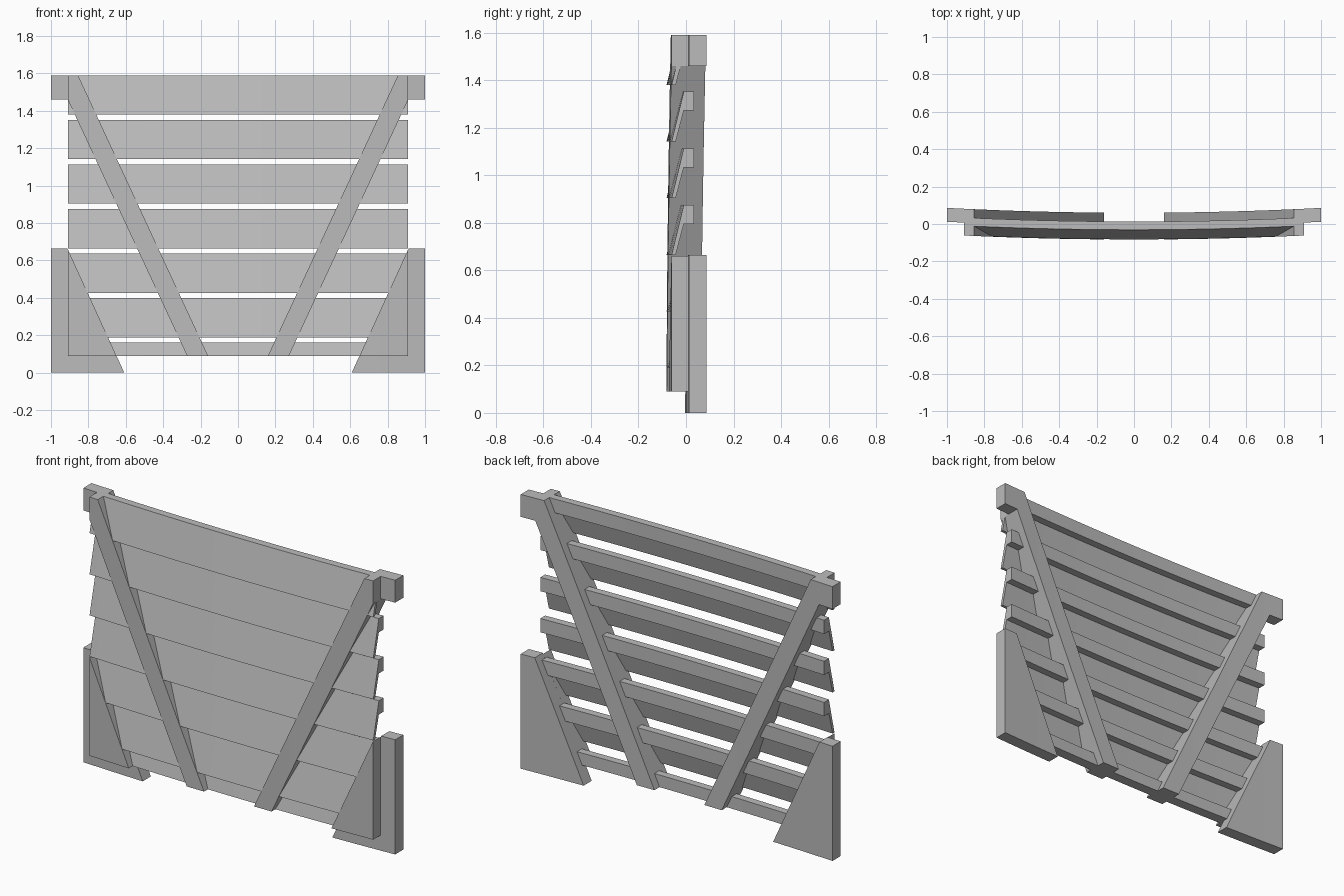
import bpy, bmesh

if "Cube" in bpy.data.objects:
    bpy.data.objects.remove(bpy.data.objects["Cube"])

BOW = 0.026            # depth gained towards the sides: y += BOW * x^2
FRONT, SPLIT, BACK = -0.083, -0.014, 0.06

grey = bpy.data.materials.new("light_grey")
grey.diffuse_color = (0.5, 0.5, 0.5, 1)
grey.use_nodes = True
grey.node_tree.nodes["Principled BSDF"].inputs["Base Color"].default_value = grey.diffuse_color


def prism(name, outline, sweep):
    """Sweep an outline of 3D points along a vector, then bow it backwards."""
    bm = bmesh.new()
    face = bm.faces.new([bm.verts.new(p) for p in outline])
    ext = bmesh.ops.extrude_face_region(bm, geom=[face])
    verts = [g for g in ext["geom"] if isinstance(g, bmesh.types.BMVert)]
    bmesh.ops.translate(bm, verts=verts, vec=sweep)
    for i in range(-7, 8):
        bmesh.ops.bisect_plane(bm, geom=bm.verts[:] + bm.edges[:] + bm.faces[:],
                               dist=1e-5, plane_co=(i / 8 + 0.003, 0, 0),
                               plane_no=(1, 0, 0))
    for v in bm.verts:
        v.co.y += BOW * v.co.x ** 2
    bmesh.ops.recalc_face_normals(bm, faces=bm.faces[:])
    me = bpy.data.meshes.new(name)
    bm.to_mesh(me)
    bm.free()
    me.materials.append(grey)
    ob = bpy.data.objects.new(name, me)
    bpy.context.collection.objects.link(ob)
    return ob


def plate(name, xz, y0, y1):
    """Mirrored pair of plates drawn in the front plane."""
    for side, s in (("left", 1), ("right", -1)):
        prism(f"{side}_{name}", [(s * x, y0, z) for x, z in xz], (0, y1 - y0, 0))


# Louvre slats: rear batten with a blade sloping down to the front
for i in range(7):
    top = 1.59 - i * 0.2383
    profile = [(0.013, top), (-0.031, top), (-0.082, top - 0.21),
               (-0.065, top - 0.21), (-0.031, top - 0.08), (0.013, top - 0.08)]
    if i == 6:         # lowest slat is cut off by the bottom edge
        profile = [(0.013, top), (-0.031, top), (-0.048, 0.09), (0.013, 0.09)]
    prism(f"slat_{i + 1}", [(-0.91, y, z) for y, z in profile], (1.82, 0, 0))

# Diagonal bars: front layer, and rear layer with an outer mounting tab
plate("bar_front", [(-0.91, 1.59), (-0.855, 1.59), (-0.16, 0.09),
                    (-0.272, 0.09), (-0.91, 1.46)], FRONT, SPLIT)
plate("bar_rear", [(-1, 1.59), (-0.855, 1.59), (-0.16, 0.09),
                   (-0.272, 0.09), (-0.91, 1.46), (-1, 1.46)], SPLIT, BACK)

# Lower corner gussets: front triangle on a larger rear plate
plate("gusset_front", [(-0.91, 0.09), (-0.65, 0.09), (-0.91, 0.66)], FRONT, SPLIT)
plate("gusset_rear", [(-1, 0), (-0.608, 0), (-0.913, 0.665), (-1, 0.665)], SPLIT, BACK)
